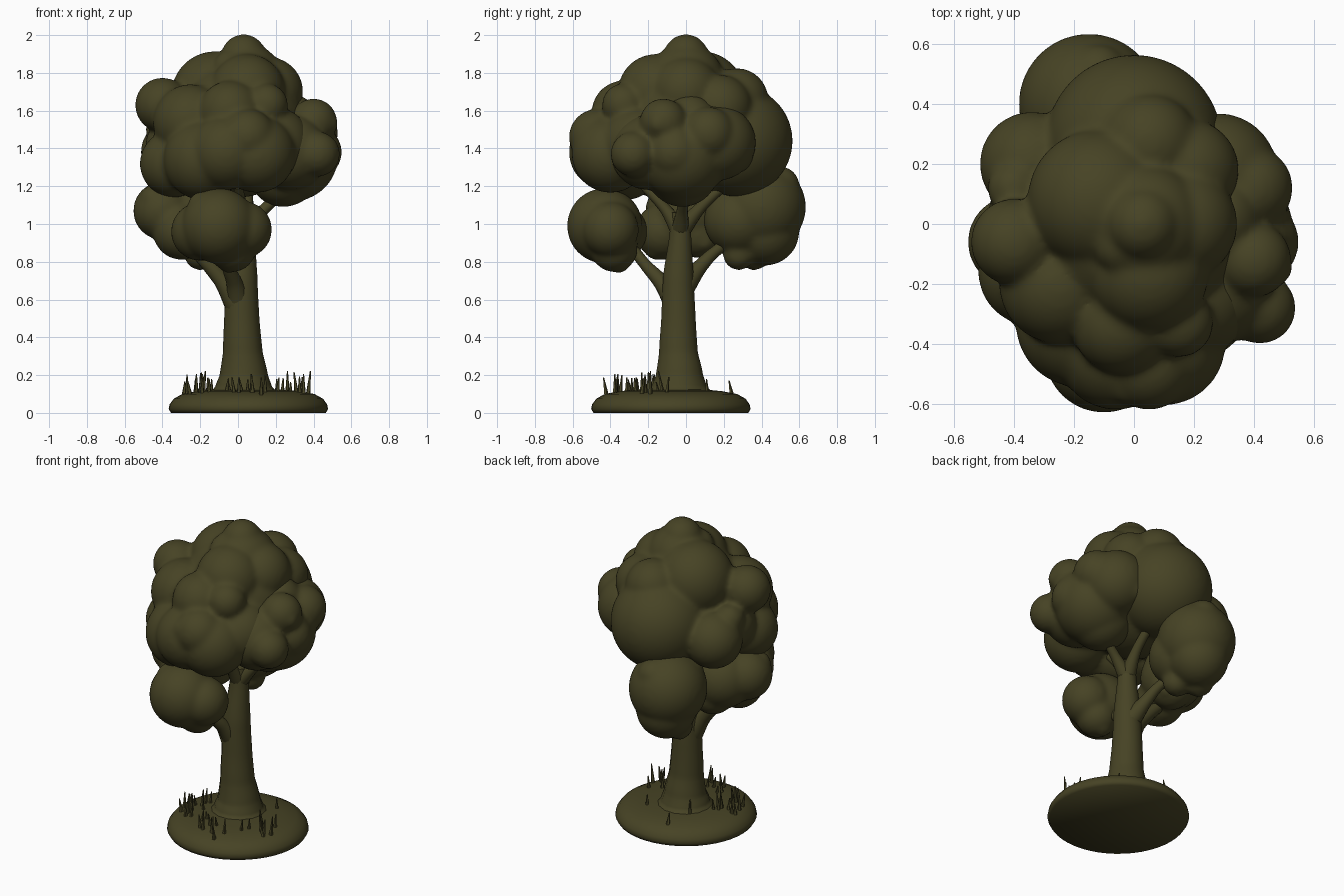
import bpy, bmesh, math, random
from mathutils import Vector, Matrix

random.seed(4)
default = bpy.data.objects.get("Cube")
if default:
    bpy.data.objects.remove(default, do_unlink=True)

olive = bpy.data.materials.new("dark_olive")
olive.use_nodes = True
colour = (0.062, 0.056, 0.018, 1)
olive.diffuse_color = colour
olive.node_tree.nodes["Principled BSDF"].inputs["Base Color"].default_value = colour


def add_mesh(name, bm, smooth=True):
    """Turn a bmesh into a named, coloured object."""
    mesh = bpy.data.meshes.new(name)
    for face in bm.faces:
        face.smooth = smooth
    bm.to_mesh(mesh)
    bm.free()
    mesh.materials.append(olive)
    obj = bpy.data.objects.new(name, mesh)
    bpy.context.collection.objects.link(obj)
    return obj


def add_foliage(name, lobes, bumps=0):
    """Fuse overlapping spheres into one softly creased clump."""
    bm = bmesh.new()
    spheres = [(Vector(lobe[:3]), lobe[3]) for lobe in lobes]
    # small extra knobs sitting on the outside of the lobes
    for _ in range(bumps):
        centre, radius = random.choice(spheres[:len(lobes)])
        way = Vector([random.uniform(-1, 1) for _ in range(3)]).normalized()
        knob = radius * random.uniform(0.35, 0.5)
        spheres.append((centre + way * (radius - knob * 0.8), knob))
    for centre, radius in spheres:
        bmesh.ops.create_icosphere(bm, subdivisions=4, radius=radius,
                                   matrix=Matrix.Translation(centre))
    obj = add_mesh(name, bm)
    remesh = obj.modifiers.new("fuse", "REMESH")
    remesh.mode = "VOXEL"
    remesh.voxel_size = 0.014
    remesh.use_smooth_shade = True
    soften = obj.modifiers.new("soften", "SMOOTH")
    soften.factor = 0.5
    soften.iterations = 12
    return obj


def add_limb(name, points):
    """Round tapering limb along a smooth path of x, y, z, radius."""
    curve = bpy.data.curves.new(name, "CURVE")
    curve.dimensions = "3D"
    curve.bevel_depth = 1
    curve.bevel_resolution = 5
    curve.resolution_u = 8
    curve.use_fill_caps = True
    spline = curve.splines.new("BEZIER")
    spline.bezier_points.add(len(points) - 1)
    for knot, point in zip(spline.bezier_points, points):
        knot.co = point[:3]
        knot.radius = point[3]
        knot.handle_left_type = knot.handle_right_type = "AUTO"
    curve.materials.append(olive)
    obj = bpy.data.objects.new(name, curve)
    bpy.context.collection.objects.link(obj)
    bpy.ops.object.select_all(action="DESELECT")
    obj.select_set(True)
    bpy.context.view_layer.objects.active = obj
    bpy.ops.object.convert(target="MESH")
    bpy.ops.object.shade_smooth_by_angle()
    return obj


# Ground disc: a revolved, round-edged profile
ground_centre = Vector((0.055, -0.08, 0))
profile = [(0, 0), (0.41, 0), (0.422, 0.02), (0.417, 0.045), (0.395, 0.075),
           (0.35, 0.1), (0.27, 0.115), (0.2, 0.122), (0, 0.128)]
bm = bmesh.new()
verts = [bm.verts.new((r, 0, z)) for r, z in profile]
edges = [bm.edges.new(pair) for pair in zip(verts, verts[1:])]
bmesh.ops.spin(bm, geom=verts + edges, axis=(0, 0, 1), cent=(0, 0, 0),
               angle=math.tau, steps=48)
bmesh.ops.remove_doubles(bm, verts=bm.verts, dist=0.0005)
bmesh.ops.recalc_face_normals(bm, faces=bm.faces)
bmesh.ops.translate(bm, verts=bm.verts, vec=ground_centre)
ground = add_mesh("ground_disc", bm)
bpy.context.view_layer.objects.active = ground
ground.select_set(True)
bpy.ops.object.shade_smooth_by_angle(angle=math.radians(60))

# Grass: thin leaning blades, denser at the front
bm = bmesh.new()
for index in range(38):
    spread = 1.5 if index % 3 else math.pi
    angle = -math.pi / 2 + random.uniform(-spread, spread)
    distance = random.uniform(0.2, 0.35)
    height = random.uniform(0.07, 0.13)
    foot = ground_centre + Vector((math.cos(angle) * distance,
                                   math.sin(angle) * distance, 0.095))
    lean = Matrix.Rotation(random.uniform(-0.2, 0.2), 4, random.choice("XY"))
    bmesh.ops.create_cone(bm, segments=5, radius1=0.013, radius2=0.003,
                          depth=height, cap_ends=True,
                          matrix=Matrix.Translation(foot) @ lean
                          @ Matrix.Translation((0, 0, height / 2)))
add_mesh("grass_blades", bm, smooth=False)

# Trunk with flared foot, and its branches
add_limb("trunk", [(0.03, -0.035, 0.1, 0.185), (0.03, -0.035, 0.14, 0.15),
                   (0.03, -0.035, 0.2, 0.128), (0.025, -0.04, 0.32, 0.105),
                   (0.02, -0.04, 0.5, 0.093), (0.02, -0.04, 0.72, 0.083),
                   (0.03, -0.03, 0.95, 0.058), (0.03, -0.03, 1.06, 0.05)])
limbs = {
    "front_branch": [(0.01, -0.04, 0.56, 0.07), (-0.02, -0.13, 0.69, 0.042),
                     (-0.06, -0.22, 0.79, 0.03), (-0.1, -0.34, 0.95, 0.026)],
    "right_branch": [(0.01, -0.05, 0.56, 0.075), (-0.09, -0.06, 0.71, 0.045),
                     (-0.32, -0.05, 0.96, 0.03)],
    "back_branch": [(0.02, -0.02, 0.66, 0.065), (-0.03, 0.08, 0.78, 0.038),
                    (-0.06, 0.15, 0.85, 0.03), (-0.12, 0.27, 0.93, 0.028)],
    "front_fork": [(0.03, -0.03, 0.96, 0.05), (0.02, -0.11, 1.08, 0.03),
                   (0, -0.22, 1.2, 0.025)],
    "back_fork": [(0.03, -0.03, 0.96, 0.05), (0.05, 0.08, 1.09, 0.03),
                  (0.05, 0.22, 1.22, 0.025)],
    "left_fork": [(0.03, -0.03, 0.96, 0.05), (0.13, -0.02, 1.07, 0.03),
                  (0.25, 0, 1.18, 0.025)],
}
for name, path in limbs.items():
    add_limb(name, path)

# Main canopy: the crown, then the lower ring of lobes
crown = [
    (0, 0, 1.5, 0.36), (0, 0.27, 1.44, 0.295), (-0.12, 0.08, 1.68, 0.235),
    (0.03, 0, 1.885, 0.12), (0.04, 0, 1.76, 0.2), (0.16, 0, 1.7, 0.185),
    (0.05, 0.27, 1.66, 0.165), (0.05, -0.16, 1.7, 0.2),
    (0.18, 0.18, 1.62, 0.17), (-0.4, -0.06, 1.63, 0.145)]
skirt = [
    (-0.04, -0.33, 1.59, 0.17), (0.15, -0.33, 1.63, 0.115),
    (0.05, -0.47, 1.46, 0.15), (-0.06, -0.42, 1.38, 0.2),
    (0.1, -0.4, 1.37, 0.205), (0.19, -0.25, 1.42, 0.2),
    (-0.18, -0.33, 1.34, 0.215), (-0.34, -0.16, 1.32, 0.18),
    (-0.34, 0.2, 1.38, 0.175), (-0.34, 0.02, 1.42, 0.15),
    (-0.4, 0.12, 1.5, 0.09), (-0.25, -0.2, 1.54, 0.2)]
add_foliage("canopy", crown + skirt, bumps=14)

# Bough that bulges out on the left side
add_foliage("left_canopy", [
    (0.29, -0.02, 1.36, 0.24), (0.28, -0.2, 1.38, 0.2),
    (0.28, 0.17, 1.43, 0.2), (0.24, -0.02, 1.28, 0.19),
    (0.42, -0.28, 1.37, 0.12), (0.4, -0.12, 1.54, 0.125),
    (0.39, 0.12, 1.48, 0.14), (0.41, -0.06, 1.38, 0.14),
    (0.28, 0.02, 1.55, 0.14)], bumps=8)

# Lower clumps carried by the branches
add_foliage("front_clump", [
    (-0.1, -0.43, 0.99, 0.2), (0.03, -0.4, 0.97, 0.15),
    (-0.03, -0.38, 0.87, 0.125), (-0.2, -0.36, 0.96, 0.155)], bumps=5)
add_foliage("right_clump", [
    (-0.4, -0.06, 1.07, 0.155), (-0.28, 0.02, 1.05, 0.19),
    (-0.3, -0.12, 0.96, 0.15), (-0.24, 0.06, 0.95, 0.13)], bumps=5)
add_foliage("back_clump", [
    (-0.15, 0.4, 1.09, 0.235), (-0.12, 0.28, 1.02, 0.185),
    (-0.15, 0.42, 0.96, 0.18), (-0.1, 0.28, 0.84, 0.085),
    (-0.2, 0.36, 0.84, 0.085)], bumps=5)
